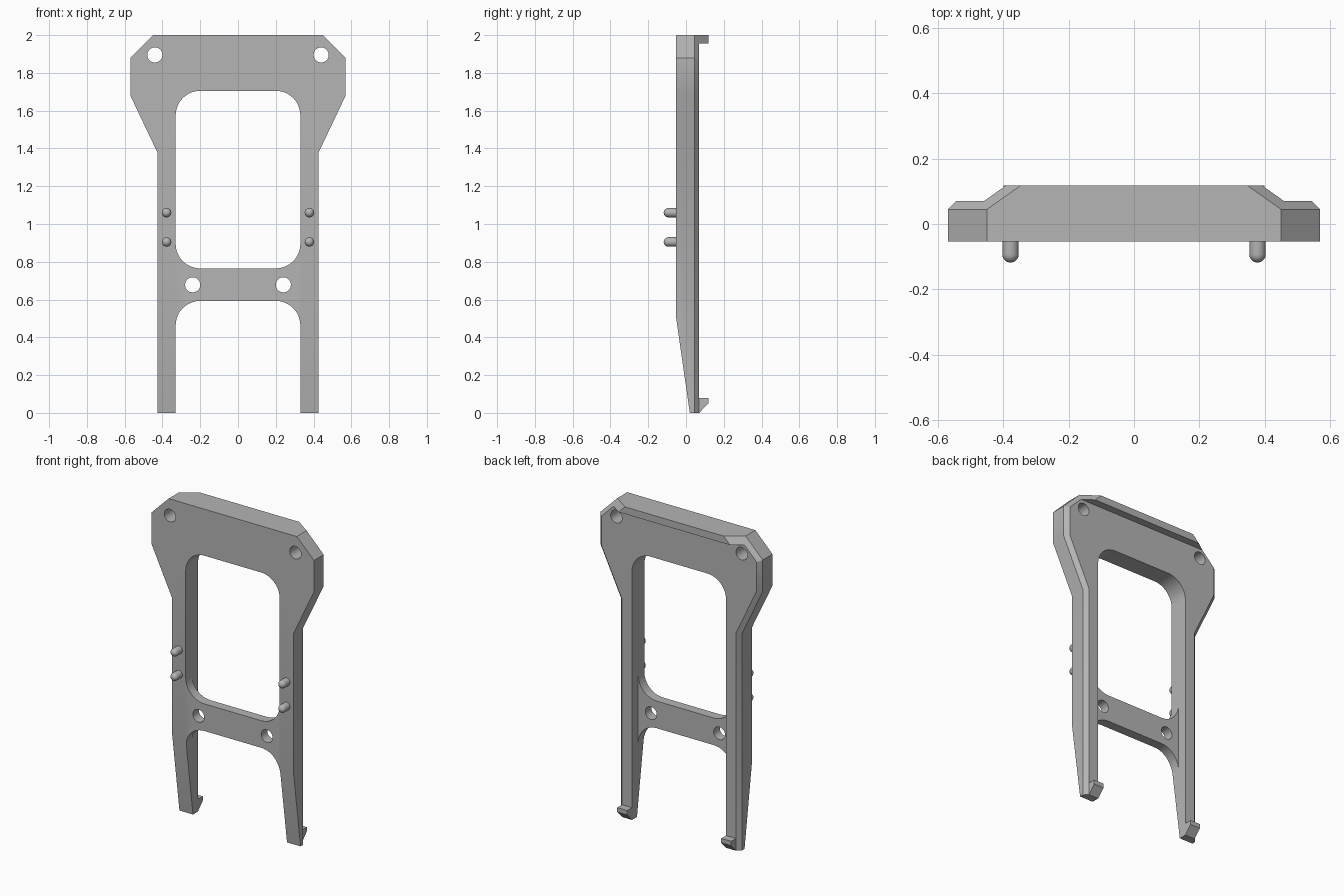
import bpy, bmesh, math
from mathutils import Vector

cube = bpy.data.objects.get("Cube")
if cube:
    bpy.data.objects.remove(cube, do_unlink=True)

grey = bpy.data.materials.new("mid_grey")
grey.use_nodes = True
grey.diffuse_color = (0.46, 0.46, 0.46, 1)
grey.node_tree.nodes["Principled BSDF"].inputs["Base Color"].default_value = grey.diffuse_color

FRONT, SHOULDER, BACK, TIP = -0.053, 0.045, 0.07, 0.118
INNER, RADIUS = 0.33, 0.13


def finish(name, bm):
    bmesh.ops.recalc_face_normals(bm, faces=bm.faces)
    mesh = bpy.data.meshes.new(name)
    bm.to_mesh(mesh)
    bm.free()
    mesh.materials.append(grey)
    obj = bpy.data.objects.new(name, mesh)
    bpy.context.collection.objects.link(obj)
    return obj


def loft(name, rings):
    """Skin a stack of equal-length rings and cap both ends."""
    bm = bmesh.new()
    rows = [[bm.verts.new(p) for p in ring] for ring in rings]
    for a, b in zip(rows, rows[1:]):
        for i in range(len(a)):
            j = (i + 1) % len(a)
            bm.faces.new((a[i], a[j], b[j], b[i]))
    bm.faces.new(rows[0])
    bm.faces.new(rows[-1])
    return finish(name, bm)


def ring(points, y):
    return [(x, y, z) for x, z in points]


def prism(name, points, y0, y1):
    return loft(name, [ring(points, y0), ring(points, y1)])


def side_prism(name, points, x0, x1):
    return loft(name, [[(x, y, z) for y, z in points] for x in (x0, x1)])


def arc(cx, cz, r, start, end, steps=12):
    angles = [math.radians(start + (end - start) * i / steps) for i in range(steps + 1)]
    return [(cx + r * math.cos(a), cz + r * math.sin(a)) for a in angles]


def inset(points, amounts):
    """Move each edge of an anticlockwise outline inward by its own amount."""
    lines = []
    for i, p in enumerate(points):
        p, q = Vector(p), Vector(points[(i + 1) % len(points)])
        d = (q - p).normalized()
        lines.append((p + Vector((-d.y, d.x)) * amounts[i], d))
    result = []
    for i, (p, d) in enumerate(lines):
        q, e = lines[i - 1]
        t = (p - q).cross(d) / e.cross(d)
        result.append(tuple(q + e * t))
    return result


def cut(obj, cutters):
    bpy.context.view_layer.objects.active = obj
    for c in cutters:
        mod = obj.modifiers.new("cut", "BOOLEAN")
        mod.operation, mod.solver, mod.object = "DIFFERENCE", "EXACT", c
        bpy.ops.object.modifier_apply(modifier=mod.name)


def hole(x, z):
    return prism("hole_cutter", arc(x, z, 0.04, 0, 360 - 360 / 32, 31), -0.3, 0.3)


# Frame: full outline with the outer back edge chamfered
half = [(0.425, 0), (0.425, 1.375), (0.57, 1.68), (0.57, 1.88), (0.45, 2)]
outline = half + [(-x, z) for x, z in reversed(half)]
bevel = BACK - SHOULDER
amounts = [0 if abs(p[1] - outline[(i + 1) % 10][1]) < 1e-6 else bevel
           for i, p in enumerate(outline)]
frame = loft("frame", [ring(outline, FRONT), ring(outline, SHOULDER),
                       ring(inset(outline, amounts), BACK)])

# Opening between the legs, rounded at the top
cx, cz = INNER - RADIUS, 1.705 - RADIUS
opening = prism("opening_cutter",
                [(-INNER, -0.3), (INNER, -0.3)] + arc(cx, cz, RADIUS, 0, 90)
                + arc(-cx, cz, RADIUS, 90, 180), -0.3, 0.3)

# Sloped front of the lower legs
slope = (FRONT - 0.02) / 0.51
taper = side_prism("taper_cutter", [(FRONT, 0.51), (0.02 - 0.1 * slope, -0.1),
                                    (-0.3, -0.1), (-0.3, 0.51)], -1, 1)

# Thinner crossbar with flared ends
low, high = 0.593, 0.765
bar = (arc(-cx, low - RADIUS, RADIUS, 180, 90) + arc(cx, low - RADIUS, RADIUS, 90, 0)
       + arc(cx, high + RADIUS, RADIUS, 0, -90) + arc(-cx, high + RADIUS, RADIUS, -90, -180))
crossbar = prism("crossbar", bar, FRONT, 0.008)

corner_holes = [hole(s * 0.44, 1.895) for s in (-1, 1)]
bar_holes = [hole(s * 0.24, 0.678) for s in (-1, 1)]
cut(frame, [opening, taper] + corner_holes)
cut(crossbar, [taper] + bar_holes)
for c in [opening, taper] + corner_holes + bar_holes:
    bpy.data.objects.remove(c, do_unlink=True)
parts = [frame, crossbar]


# Top lip: its ends carry on the corner chamfer
def lip_ring(y):
    reach = 2.45 - (y - SHOULDER) * math.sqrt(2)
    right = [(reach - z, z) for z in (1.955, 2)]
    return ring(right + [(-x, z) for x, z in reversed(right)], y)


parts.append(loft("top_lip", [lip_ring(BACK), lip_ring(TIP)]))

for side, s in (("right", -1), ("left", 1)):
    # Hook at the foot
    parts.append(side_prism(side + "_foot_hook",
                            [(BACK, 0), (TIP, 0.05), (TIP, 0.078), (BACK, 0.078)],
                            s * INNER, s * (0.425 - bevel)))
    # Round-nosed pins
    for level, z in (("lower", 0.905), ("upper", 1.06)):
        r = 0.025
        profile = [(r, FRONT + 0.01)] + [(r * math.cos(a), -TIP + r - r * math.sin(a))
                                         for a in [math.radians(i * 14) for i in range(7)]]
        rings = [[(s * 0.378 + x, y, z + dz) for x, dz in arc(0, 0, rad, 0, 345, 23)]
                 for rad, y in profile]
        parts.append(loft(f"{side}_{level}_pin", rings))

bpy.ops.object.select_all(action="DESELECT")
for p in parts:
    p.select_set(True)
bpy.context.view_layer.objects.active = frame
bpy.ops.object.shade_smooth_by_angle(angle=math.radians(30))
